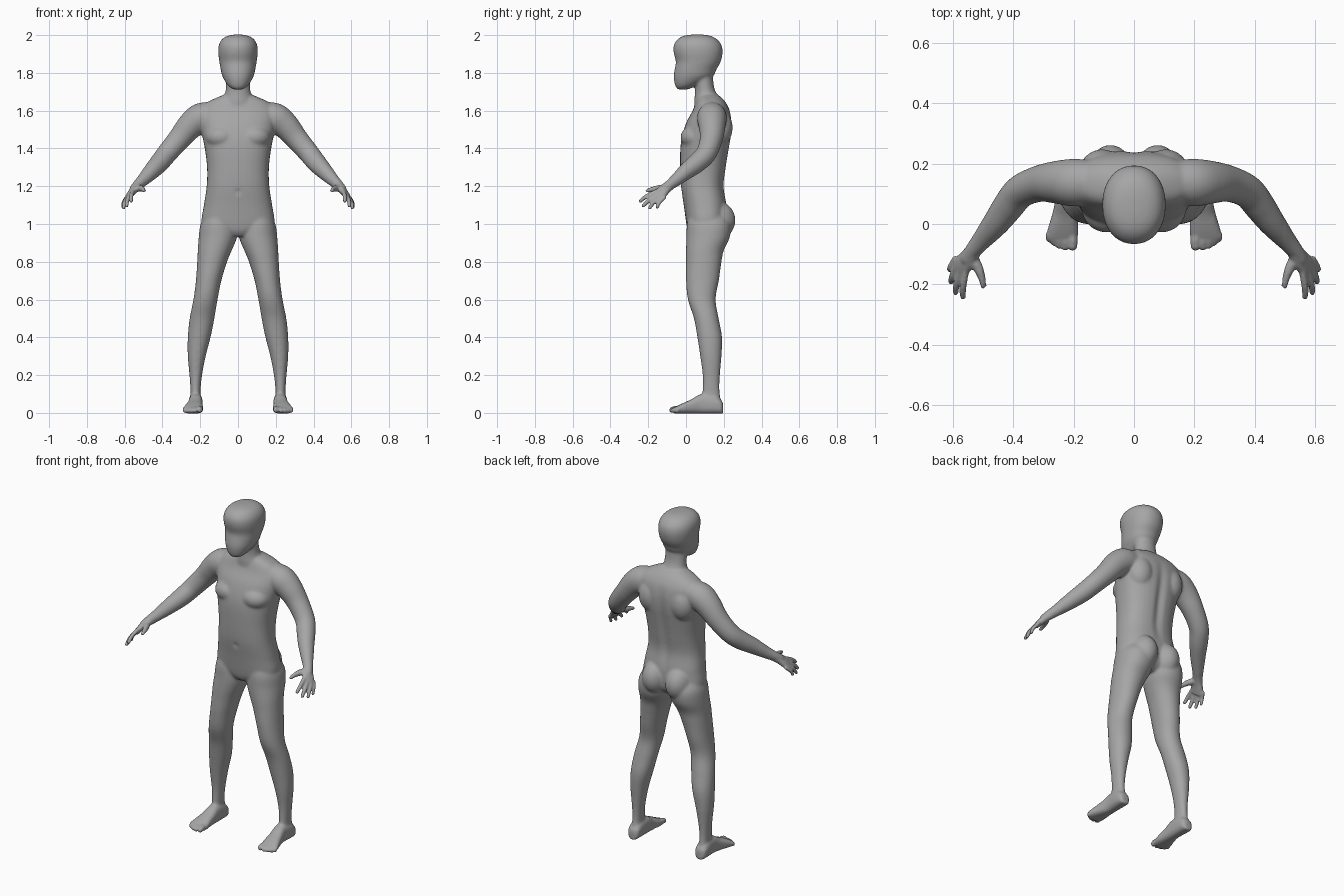
import bpy, bmesh, math
from mathutils import Vector, Matrix

if "Cube" in bpy.data.objects:
    bpy.data.objects.remove(bpy.data.objects["Cube"])

SIDES = 32
bm = bmesh.new()


def spline(keys, steps=5):
    """Catmull-Rom interpolation through tuples of any length."""
    out = []
    for i in range(len(keys) - 1):
        p0, p1 = keys[max(i - 1, 0)], keys[i]
        p2, p3 = keys[i + 1], keys[min(i + 2, len(keys) - 1)]
        for s in range(steps):
            t = s / steps
            out.append([0.5 * (2 * b + (c - a) * t + (2 * a - 5 * b + 4 * c - d) * t * t
                               + (3 * b - a - 3 * c + d) * t ** 3)
                        for a, b, c, d in zip(p0, p1, p2, p3)])
    return out + [list(keys[-1])]


def loft(rings, power=2.0, mirror=False):
    """Closed skin over rings of (centre, u radius vector, v radius vector)."""
    for side in ((1, -1) if mirror else (1,)):
        loops = []
        for c, u, v in rings:
            loop = []
            for k in range(SIDES):
                a = 2 * math.pi * k / SIDES
                ca, sa = math.cos(a), math.sin(a)
                p = (c + u * math.copysign(abs(ca) ** (2 / power), ca)
                     + v * math.copysign(abs(sa) ** (2 / power), sa))
                loop.append(bm.verts.new((p.x * side, p.y, p.z)))
            loops.append(loop)
        for a, b in zip(loops, loops[1:]):
            for k in range(SIDES):
                j = (k + 1) % SIDES
                bm.faces.new((a[k], a[j], b[j], b[k]))
        bm.faces.new(loops[0])
        bm.faces.new(loops[-1])


def stack(keys, power=2.0, mirror=False):
    """Level rings from (z, x min, x max, y front, y back)."""
    loft([(Vector(((a + b) / 2, (f + k) / 2, z)), Vector(((b - a) / 2, 0, 0)),
           Vector((0, (k - f) / 2, 0))) for z, a, b, f, k in spline(keys)], power, mirror)


def centred(keys):
    return [(z, -w, w, f, b) for z, w, f, b in keys]


def limb(keys, flat=1.0, steps=5):
    """Mirrored round tube along (x, y, z, radius) with rounded ends."""
    pts = spline(keys, steps)
    pos = [Vector(p[:3]) for p in pts]
    rings = []
    for i, p in enumerate(pos):
        t = (pos[min(i + 1, len(pos) - 1)] - pos[max(i - 1, 0)]).normalized()
        u = t.cross(Vector((0.75, 0.3, 0.6))).normalized()
        v = t.cross(u)
        r = p_r = pts[i][3]
        if i == 0 or i == len(pos) - 1:
            sign = -1 if i == 0 else 1
            caps = [(p + t * sign * p_r * h, u * r * w, v * r * w * flat)
                    for h, w in ((0, 1), (0.5, 0.86), (0.85, 0.5), (1, 0.1))]
            rings += caps[::-1] if i == 0 else caps
        else:
            rings.append((p, u * r, v * r * flat))
    loft(rings, 2.0, True)


def lobe(centre, radii):
    """Mirrored pair of ellipsoids for soft muscle masses."""
    for side in (1, -1):
        m = Matrix.Translation((centre[0] * side, centre[1], centre[2])) @ Matrix.Diagonal((*radii, 1))
        bmesh.ops.create_uvsphere(bm, u_segments=32, v_segments=20, radius=1, matrix=m)


# head
stack(centred([(1.712, .025, -.045, .01), (1.735, .055, -.058, .06), (1.78, .082, -.065, .14),
               (1.82, .092, -.060, .162), (1.86, .099, -.054, .184), (1.91, .105, -.066, .194),
               (1.95, .101, -.064, .187), (1.98, .083, -.042, .162), (1.996, .055, -.012, .13),
               (2.003, .02, .03, .09)]), 2.15)
# neck
stack(centred([(1.58, .12, .05, .2), (1.64, .092, .043, .19), (1.69, .069, .047, .162),
               (1.74, .064, .046, .146), (1.83, .064, .03, .142)]))
# torso
stack(centred([(.935, .06, .03, .17), (.96, .12, .012, .2), (1.0, .19, .002, .215),
               (1.1, .181, -.012, .215), (1.2, .166, -.027, .201), (1.3, .164, -.031, .213),
               (1.4, .176, -.030, .229), (1.47, .19, -.020, .24), (1.54, .2, .003, .242),
               (1.6, .2, .035, .232), (1.64, .17, .05, .213), (1.668, .115, .06, .19),
               (1.69, .06, .075, .16)]), 2.4)
lobe((.088, .05, 1.46), (.085, .079, .065))      # chest
lobe((.105, .175, 1.51), (.075, .072, .1))       # shoulder blades
lobe((.078, .155, 1.02), (.08, .107, .105))      # buttocks
# legs
stack([(1.06, .03, .165, .02, .2), (1.0, .01, .198, .005, .235), (.93, .006, .208, .002, .232),
       (.86, .033, .213, 0, .2), (.8, .058, .216, 0, .188), (.7, .088, .223, 0, .174),
       (.6, .108, .236, .01, .157), (.5, .125, .256, .042, .173), (.4, .145, .266, .06, .191),
       (.3, .171, .266, .075, .188), (.2, .19, .257, .088, .18), (.12, .198, .252, .088, .178),
       (.03, .198, .252, .08, .19)], 2.1, True)
# feet: (y, centre x, half width, top height)
foot = [(.197, .225, .018, .045), (.185, .225, .033, .07), (.15, .225, .038, .095),
        (.08, .224, .037, .1), (.03, .229, .042, .073), (-.02, .235, .051, .05),
        (-.05, .238, .05, .034), (-.06, .238, .042, .026)]
loft([(Vector((x, y, h / 2 - .002)), Vector((w, 0, 0)), Vector((0, 0, h / 2 + .002)))
      for y, x, w, h in spline(foot)], 2.6, True)
# toes
for x, y, r in ((.203, -.073, .016), (.228, -.077, .012), (.247, -.072, .0115),
                (.264, -.063, .011), (.281, -.05, .011)):
    limb([(x * .7 + .07, -.02, .022, r), (x, y * .7, .022, r), (x, y, r, r)])
# arms
limb([(.13, .14, 1.575, .07), (.195, .137, 1.562, .079), (.25, .138, 1.522, .072),
      (.31, .134, 1.452, .061), (.375, .108, 1.375, .055), (.415, .06, 1.325, .052),
      (.455, .005, 1.282, .045), (.5, -.05, 1.235, .034), (.532, -.088, 1.205, .027),
      (.55, -.115, 1.185, .024)])

# palms: a broad bridge from the wrist to the knuckle line
across = Vector((.037, .045, -.035)).normalized()
ahead = Vector((.045, -.085, -.065)).normalized()
thick = across.cross(ahead)
loft([(Vector((x, y, z)), across * w, thick * t) for x, y, z, w, t in spline(
    [(.525, -.08, 1.21, .026, .026), (.545, -.108, 1.188, .031, .021),
     (.565, -.133, 1.163, .037, .018), (.579, -.153, 1.142, .036, .014)])], 2.3, True)
# fingers
for base, tip, r in (((.556, -.16, 1.168), (.566, -.241, 1.122), .0115),
                     ((.573, -.154, 1.150), (.590, -.226, 1.096), .0115),
                     ((.587, -.141, 1.137), (.605, -.192, 1.085), .011),
                     ((.595, -.122, 1.129), (.610, -.152, 1.088), .010)):
    b, t = Vector(base), Vector(tip)
    mid = (b + t) / 2 + Vector((.004, -.004, .005))
    limb([(*(b + (b - t) * .25), r), (*mid, r), (*t, r * .85)])
# thumbs
limb([(.536, -.108, 1.193, .019), (.513, -.15, 1.188, .0165), (.502, -.18, 1.183, .013),
      (.496, -.206, 1.176, .0105)])

# fuse every part into one continuous skin
bmesh.ops.recalc_face_normals(bm, faces=bm.faces)
mesh = bpy.data.meshes.new("body")
bm.to_mesh(mesh)
bm.free()
body = bpy.data.objects.new("body", mesh)
bpy.context.collection.objects.link(body)
bpy.context.view_layer.objects.active = body
body.select_set(True)
fuse = body.modifiers.new("fuse", 'REMESH')
fuse.mode = 'VOXEL'
fuse.voxel_size = .006
bpy.ops.object.modifier_apply(modifier=fuse.name)

# spine groove and navel
for v in body.data.vertices:
    x, y, z = v.co
    if y > .12 and 1.08 < z < 1.62:
        v.co.y -= .014 * math.exp(-(x / .022) ** 2) * math.sin(math.pi * (z - 1.08) / .54)
    elif y < .02 and 1.1 < z < 1.25:
        v.co.y += .008 * math.exp(-(x * x + (z - 1.17) ** 2) / .00015)

# blend the joins, keeping fingers and toes crisp
soft = body.vertex_groups.new(name="soft")
for v in body.data.vertices:
    hand = abs(v.co.x) > .5 and v.co.z > 1
    soft.add([v.index], .1 if hand or v.co.z < .06 else 1.0, 'REPLACE')
blend = body.modifiers.new("blend", 'SMOOTH')
blend.factor = .5
blend.iterations = 18
blend.vertex_group = "soft"
bpy.ops.object.modifier_apply(modifier=blend.name)

# skin colour
skin = bpy.data.materials.new("plain grey")
skin.diffuse_color = (.38, .38, .38, 1)
skin.use_nodes = True
skin.node_tree.nodes["Principled BSDF"].inputs["Base Color"].default_value = skin.diffuse_color
body.data.materials.clear()
body.data.materials.append(skin)
bpy.ops.object.shade_smooth()
